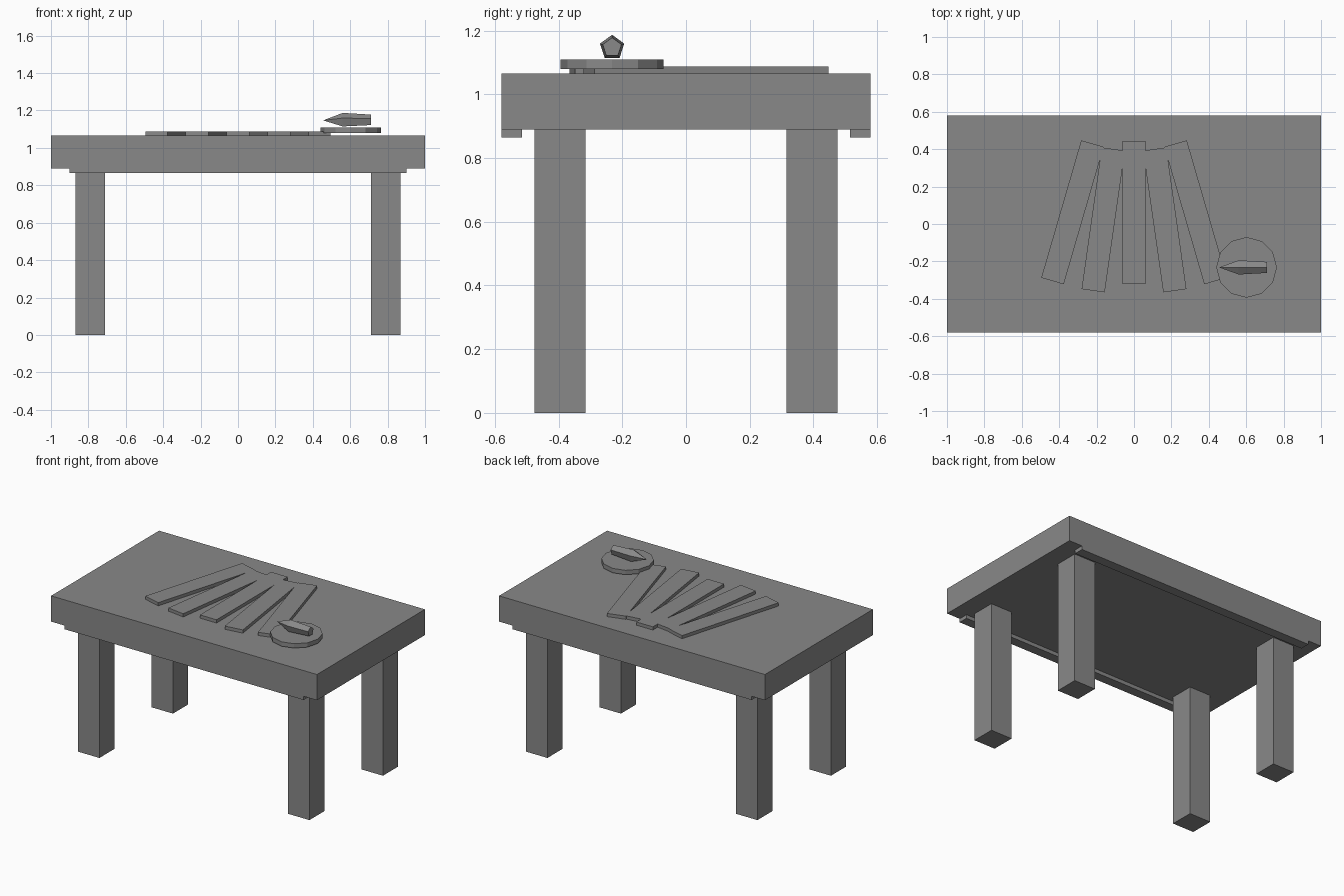
import bpy, bmesh, math
from mathutils import Matrix

if "Cube" in bpy.data.objects:
    bpy.data.objects.remove(bpy.data.objects["Cube"])

grey = bpy.data.materials.new("stone grey")
grey.diffuse_color = (0.25, 0.25, 0.25, 1)
grey.use_nodes = True
grey.node_tree.nodes["Principled BSDF"].inputs["Base Color"].default_value = grey.diffuse_color


def finish(name, bm):
    bmesh.ops.recalc_face_normals(bm, faces=bm.faces)
    mesh = bpy.data.meshes.new(name)
    bm.to_mesh(mesh)
    bm.free()
    mesh.materials.append(grey)
    obj = bpy.data.objects.new(name, mesh)
    bpy.context.collection.objects.link(obj)
    return obj


def box(name, centre, size, turn=0.0):
    bm = bmesh.new()
    bmesh.ops.create_cube(bm, size=1, matrix=Matrix.Diagonal((*size, 1)))
    obj = finish(name, bm)
    obj.location = centre
    obj.rotation_euler.z = turn
    return obj


# Table top
box("table_top", (0, 0, 0.9775), (2, 1.16, 0.175))

# Legs and the two long edge rails
for y_name, sy in (("front", -1), ("back", 1)):
    for x_name, sx in (("left", -1), ("right", 1)):
        box(f"{y_name}_{x_name}_leg", (sx * 0.79, sy * 0.395, 0.445), (0.16, 0.16, 0.89))
    box(f"{y_name}_rail", (0, sy * 0.5475, 0.8775), (1.8, 0.065, 0.025))

# Fan of five flat strips lying on the table
for i in range(-2, 3):
    y = 0.022 if abs(i) == 1 else 0.0625
    box(f"fan_strip_{i + 3}", (i * 0.1645, y, 1.076), (0.125, 0.765, 0.022),
        i * math.radians(8.1))

# Twelve-sided dish
bm = bmesh.new()
bmesh.ops.create_cone(bm, cap_ends=True, segments=12, radius1=0.162, radius2=0.162, depth=0.03)
finish("dish", bm).location = (0.602, -0.232, 1.095)

# Five-sided pointed piece above the dish, lying along x
bm = bmesh.new()
tip = bm.verts.new((0.455, -0.232, 1.147))
rings = []
for x, r in ((0.56, 0.04), (0.71, 0.031)):
    angles = [math.radians(90 + 72 * k) for k in range(5)]
    rings.append([bm.verts.new((x, -0.232 + r * math.cos(a), 1.147 + r * math.sin(a)))
                  for a in angles])
for k in range(5):
    n = (k + 1) % 5
    bm.faces.new((tip, rings[0][k], rings[0][n]))
    bm.faces.new((rings[0][k], rings[1][k], rings[1][n], rings[0][n]))
bm.faces.new(rings[1])
finish("pointed_piece", bm)
